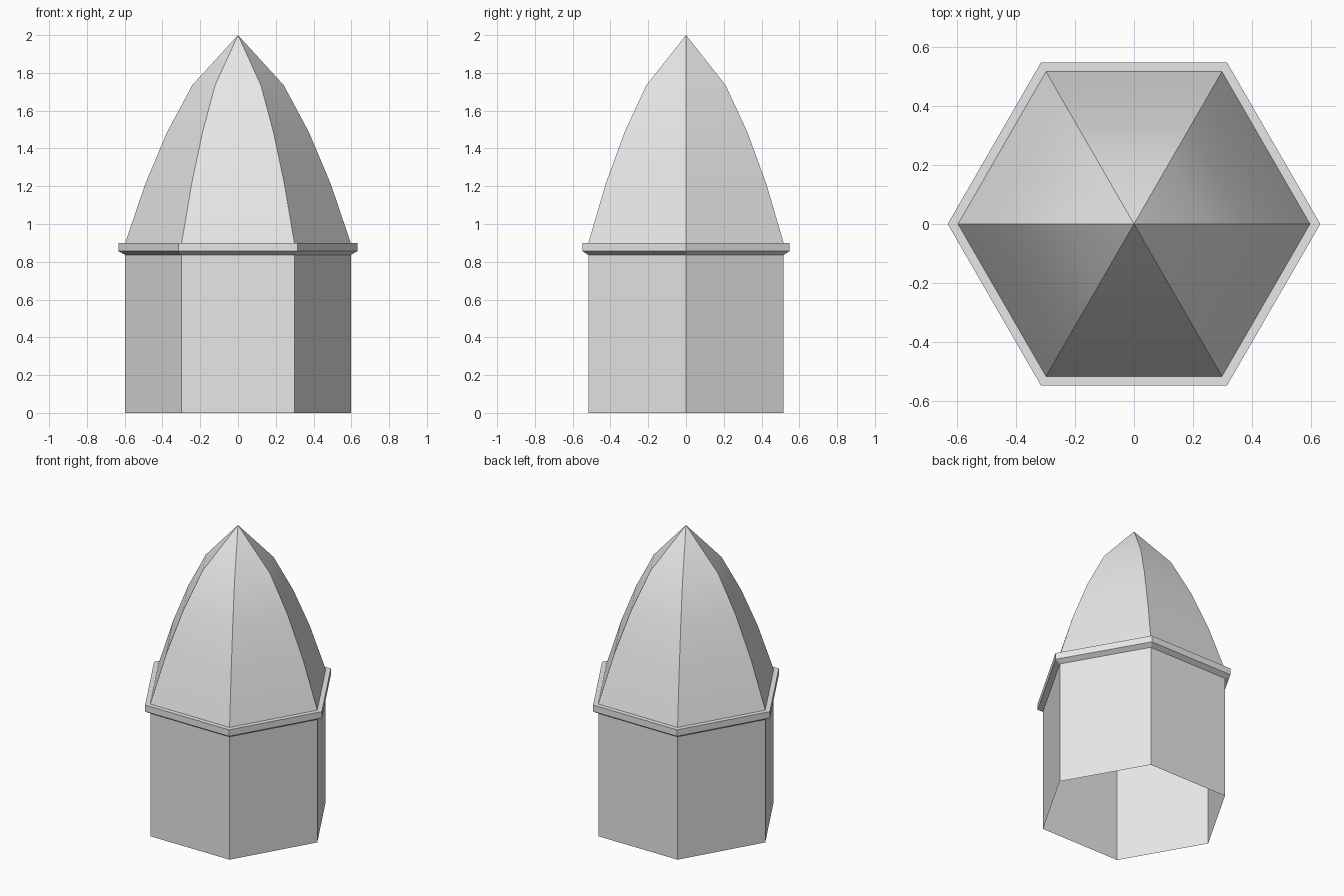
import bpy
import bmesh
import math

SIDES = 6
WALL = 0.597      # corner radius of the walls and spire foot
RIM = 0.632       # corner radius of the cornice
EAVE = 0.9        # height where the spire starts

old = bpy.data.objects.get("Cube")
if old:
    bpy.data.objects.remove(old, do_unlink=True)

stone = bpy.data.materials.new("light_grey")
stone.use_nodes = True
grey = (0.8, 0.8, 0.8, 1)
stone.diffuse_color = grey
stone.node_tree.nodes["Principled BSDF"].inputs["Base Color"].default_value = grey


def hex_lathe(name, profile):
    """Sweep a (radius, height) profile, listed bottom to top, into six flat sides."""
    bm = bmesh.new()
    rings = []
    for radius, z in profile:
        if radius == 0:
            rings.append([bm.verts.new((0, 0, z))] * SIDES)
            continue
        angles = [math.tau * i / SIDES for i in range(SIDES)]
        rings.append([bm.verts.new((radius * math.cos(a), radius * math.sin(a), z))
                      for a in angles])
    for low, high in zip(rings, rings[1:]):
        for i in range(SIDES):
            j = (i + 1) % SIDES
            corners = [low[i], low[j], high[j], high[i]]
            bm.faces.new(list(dict.fromkeys(corners)))
    mesh = bpy.data.meshes.new(name)
    bm.to_mesh(mesh)
    bm.free()
    mesh.materials.append(stone)
    obj = bpy.data.objects.new(name, mesh)
    bpy.context.collection.objects.link(obj)
    return obj


# Hollow walls, open at the bottom
walls = hex_lathe("tower_walls", [(WALL, 0), (WALL, 0.836)])

# Cornice with a chamfered underside and a narrow flat ledge
cornice = hex_lathe("cornice", [(WALL, 0.836), (RIM, 0.856), (RIM, EAVE), (WALL, EAVE)])

# Curved spire, smooth up each panel and sharp along the hips
spire = hex_lathe("spire", [(WALL, EAVE), (0.49, 1.215), (0.375, 1.487),
                            (0.242, 1.735), (0, 2)])

bpy.ops.object.select_all(action='DESELECT')
spire.select_set(True)
bpy.context.view_layer.objects.active = spire
bpy.ops.object.shade_smooth_by_angle(angle=math.radians(30))
